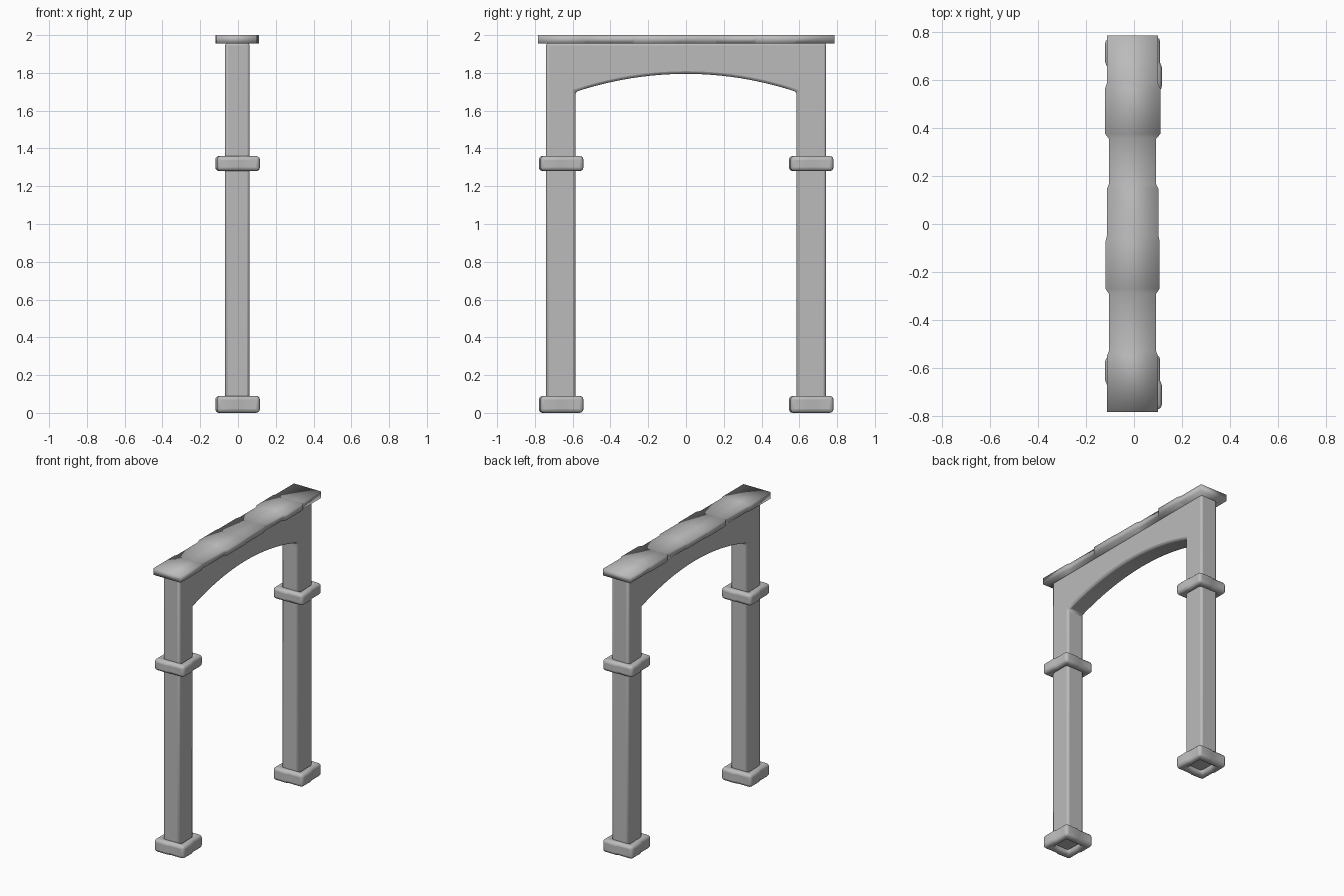
import bpy, bmesh, math

cube = bpy.data.objects.get("Cube")
if cube:
    bpy.data.objects.remove(cube, do_unlink=True)

stone = bpy.data.materials.new("grey stone")
stone.use_nodes = True
GREY = (0.5, 0.5, 0.5, 1)
stone.diffuse_color = GREY
stone.node_tree.nodes["Principled BSDF"].inputs["Base Color"].default_value = GREY


def finish(name, bm, bevel=0, segments=2, angle=None):
    """Turn a bmesh into a smooth, optionally bevelled object."""
    bmesh.ops.recalc_face_normals(bm, faces=bm.faces)
    mesh = bpy.data.meshes.new(name)
    bm.to_mesh(mesh)
    bm.free()
    mesh.materials.append(stone)
    obj = bpy.data.objects.new(name, mesh)
    bpy.context.collection.objects.link(obj)
    for p in mesh.polygons:
        p.use_smooth = True
    if bevel:
        mod = obj.modifiers.new("soft edges", "BEVEL")
        mod.width, mod.segments = bevel, segments
        mod.limit_method, mod.angle_limit = "ANGLE", math.radians(40)
    if angle:
        bpy.ops.object.select_all(action="DESELECT")
        obj.select_set(True)
        bpy.context.view_layer.objects.active = obj
        bpy.ops.object.shade_smooth_by_angle(angle=math.radians(angle))
    return obj


# Columns and arched beam as one extruded gate profile
bm = bmesh.new()
outline = [(-0.74, 1.96), (-0.74, 0.03), (-0.585, 0.03)]
ARCH = 20
for i in range(ARCH + 1):
    t = 2 * i / ARCH - 1
    outline.append((0.585 * t, 1.795 - 0.095 * t * t))
outline += [(0.585, 0.03), (0.742, 0.03), (0.742, 1.96)]
face = bm.faces.new([bm.verts.new((-0.068, y, z)) for y, z in outline])
out = bmesh.ops.extrude_face_region(bm, geom=[face])
bmesh.ops.translate(bm, vec=(0.129, 0, 0),
                    verts=[v for v in out["geom"] if isinstance(v, bmesh.types.BMVert)])
finish("arched_frame", bm, 0.014, 2, 50)


# Collars: square rings whose four sides each step out on one half
def collar(name, y, z0, z1):
    bm = bmesh.new()
    outer, inner = [], []
    r, s, h = 0.110, 0.118, 0.062
    for k in range(4):
        c, n = round(math.cos(k * math.pi / 2)), round(math.sin(k * math.pi / 2))
        for px, py in ((s, -r), (s, -0.01), (r, 0.01)):
            outer.append((px * c - py * n, px * n + py * c))
        for px, py in ((h, -h), (h, -0.01), (h, 0.01)):
            inner.append((px * c - py * n, px * n + py * c))
    rings = [[bm.verts.new((px - 0.002, py + y, z)) for px, py in loop]
             for loop, z in ((outer, z0), (outer, z1), (inner, z1), (inner, z0))]
    count = len(outer)
    for a in range(4):
        p, q = rings[a], rings[(a + 1) % 4]
        for i in range(count):
            j = (i + 1) % count
            bm.faces.new((p[i], p[j], q[j], q[i]))
    finish(name, bm, 0.02, 3, 60)


for side, y in (("front", -0.661), ("back", 0.663)):
    collar(side + "_base", y, 0.0, 0.09)
    collar(side + "_collar", y, 1.28, 1.36)

# Cap: one slab of stones with slightly different widths
bm = bmesh.new()
stones = [(-0.783, -0.54, -0.113, 0.10), (-0.54, -0.28, -0.105, 0.092),
          (-0.28, -0.06, -0.118, 0.106), (-0.06, 0.155, -0.113, 0.102),
          (0.155, 0.365, -0.105, 0.092), (0.365, 0.575, -0.12, 0.11),
          (0.575, 0.785, -0.113, 0.10)]
stations = []
for n, (y0, y1, xl, xr) in enumerate(stones):
    gap0 = 0.01 if n else 0
    gap1 = 0.01 if n < len(stones) - 1 else 0
    stations += [(y0 + gap0, xl, xr), (y1 - gap1, xl, xr)]
rows = [[bm.verts.new((x, y, z)) for x, z in
         ((xl, 1.955), (xr, 1.955), (xr, 2.0), (xl, 2.0))] for y, xl, xr in stations]
for p, q in zip(rows, rows[1:]):
    for i in range(4):
        j = (i + 1) % 4
        bm.faces.new((p[i], p[j], q[j], q[i]))
bm.faces.new(rows[0])
bm.faces.new(rows[-1])
finish("cap_slab", bm)
